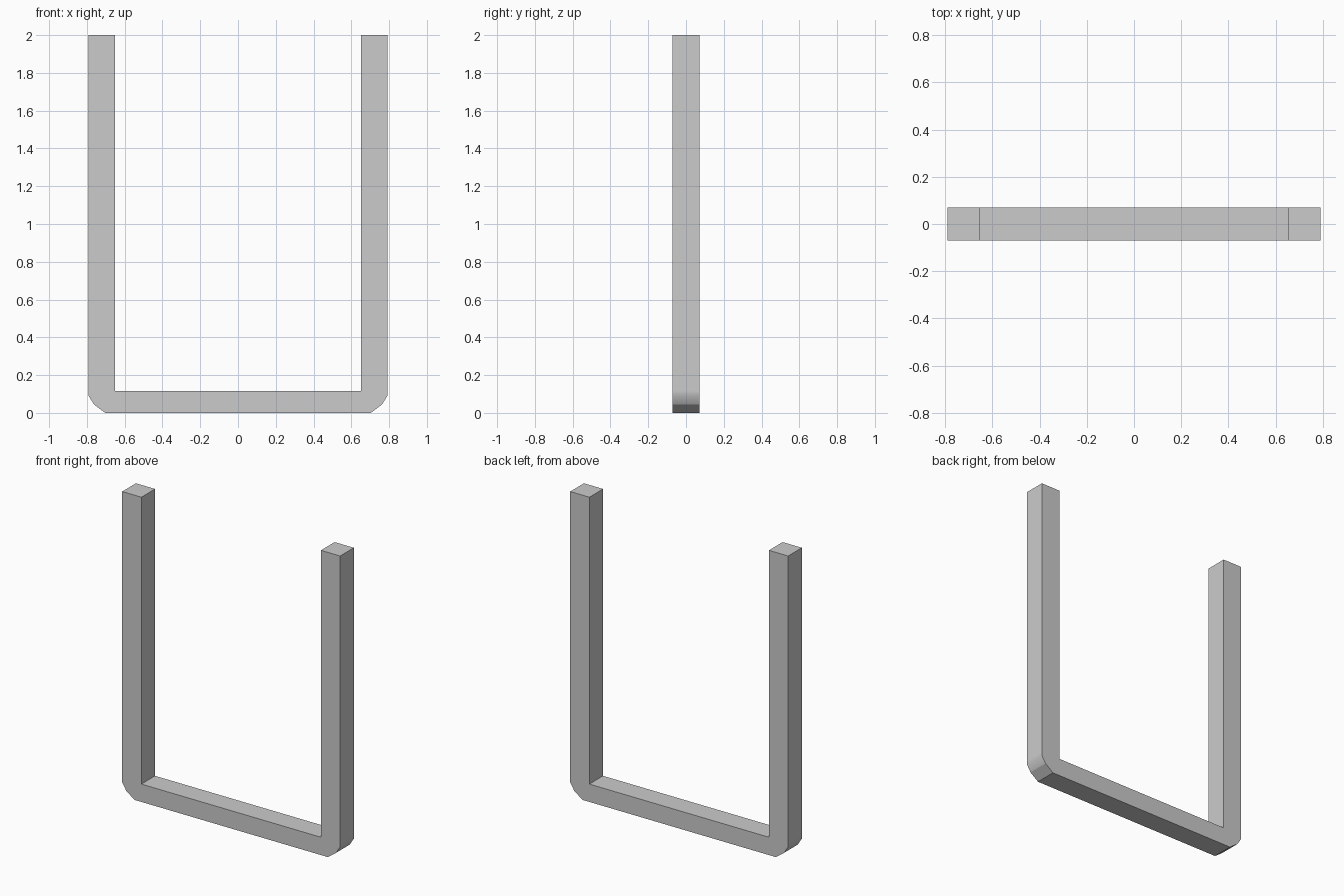
import bpy, bmesh

if "Cube" in bpy.data.objects:
    bpy.data.objects.remove(bpy.data.objects["Cube"])

HALF_DEPTH = 0.071

# Right half of the U outline (x, z), from the bottom outer corner to the inner corner
right = [(0.703, 0.0), (0.762, 0.044), (0.791, 0.09), (0.791, 0.117),
         (0.791, 2.0), (0.652, 2.0), (0.652, 0.117)]
outline = right + [(-x, z) for x, z in reversed(right)]

# U-shaped bar: extrude the outline along y
bm = bmesh.new()
front = [bm.verts.new((x, -HALF_DEPTH, z)) for x, z in outline]
back = [bm.verts.new((x, HALF_DEPTH, z)) for x, z in outline]
bm.faces.new(front)
bm.faces.new(back[::-1])
n = len(outline)
for i in range(n):
    j = (i + 1) % n
    face = bm.faces.new((front[i], back[i], back[j], front[j]))
    # soft shading where each leg rolls into its bevelled corner
    face.smooth = i in (1, 2, n - 4, n - 3)
bmesh.ops.recalc_face_normals(bm, faces=bm.faces)

mesh = bpy.data.meshes.new("u_bracket")
bm.to_mesh(mesh)
bm.free()
bracket = bpy.data.objects.new("u_bracket", mesh)
bpy.context.collection.objects.link(bracket)
